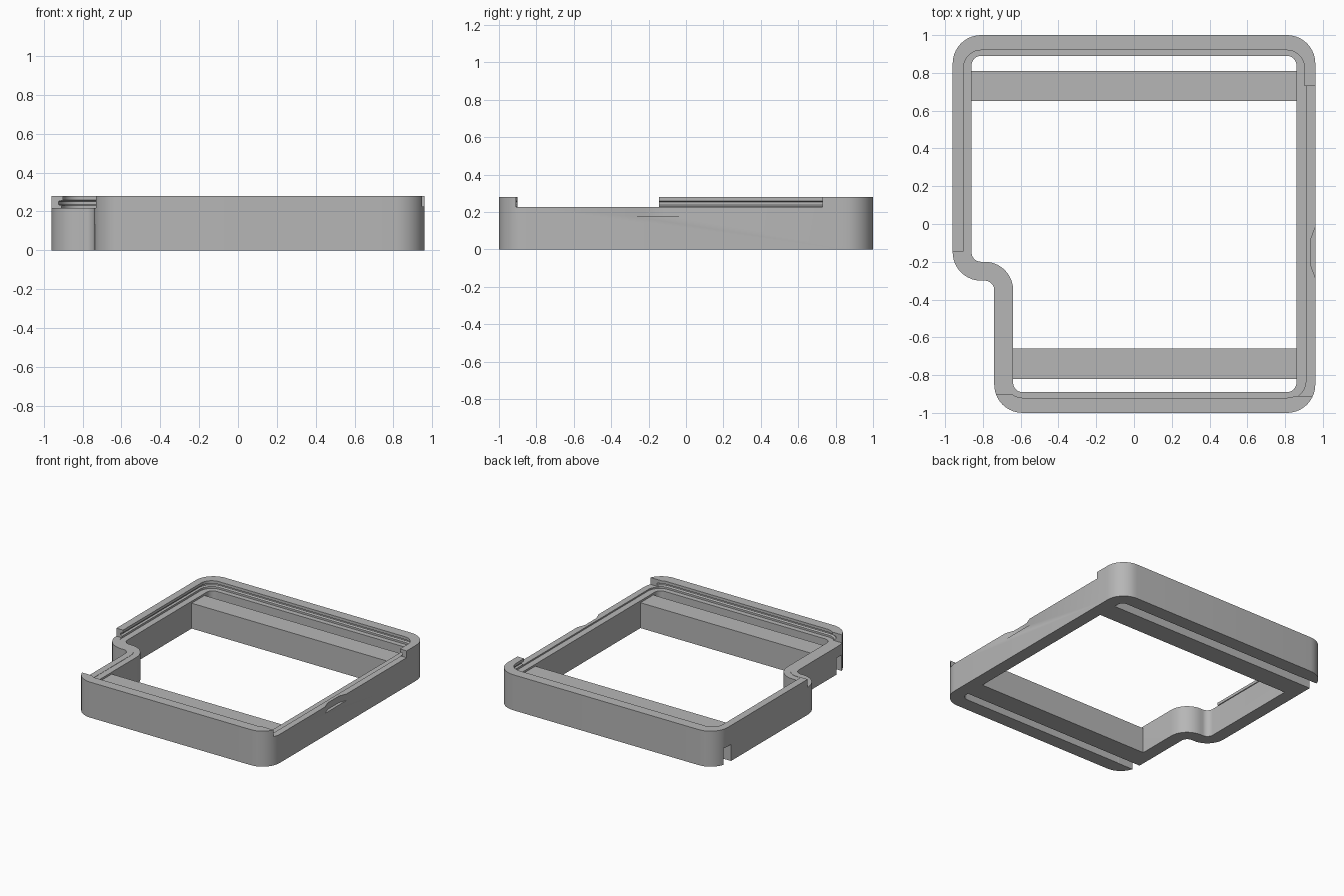
import bpy, bmesh, math
from mathutils import Vector

cube = bpy.data.objects.get("Cube")
if cube:
    bpy.data.objects.remove(cube, do_unlink=True)

grey = bpy.data.materials.new("plain_grey")
grey.use_nodes = True
grey.diffuse_color = (0.47, 0.47, 0.47, 1)
grey.node_tree.nodes["Principled BSDF"].inputs["Base Color"].default_value = (0.47, 0.47, 0.47, 1)

# Frame outline corners, counterclockwise: x, y, turn (1 convex, -1 concave)
CORNERS = [(-.74, -1, 1), (.96, -1, 1), (.96, 1, 1),
           (-.96, 1, 1), (-.96, -.3, 1), (-.74, -.3, -1)]
STEPS = 10


def outline(dx, dy, z):
    """Rounded outline moved inward by dx at the sides and dy at the ends."""
    pts = []
    for i, (x, y, turn) in enumerate(CORNERS):
        here = Vector((x, y))
        a = (here - Vector(CORNERS[i - 1][:2])).normalized()
        b = (Vector(CORNERS[(i + 1) % len(CORNERS)][:2]) - here).normalized()
        x += -dx if x > 0 else dx
        y += (dy if y < 0 else -dy) if abs(y) == 1 else dx
        r = .15 - dx if turn > 0 else .05 + dx
        centre = Vector((x, y)) + (b - a) * r
        for k in range(STEPS + 1):
            t = k / STEPS * math.pi / 2
            p = centre - b * r * math.cos(t) + a * r * math.sin(t)
            pts.append((p.x, p.y, z))
    return pts


def make_object(name, bm):
    bmesh.ops.recalc_face_normals(bm, faces=bm.faces)
    mesh = bpy.data.meshes.new(name)
    bm.to_mesh(mesh)
    bm.free()
    mesh.materials.append(grey)
    obj = bpy.data.objects.new(name, mesh)
    bpy.context.collection.objects.link(obj)
    return obj


def loft_ring(name, profile):
    """Sweep a closed wall section around the outline."""
    bm = bmesh.new()
    loops = [[bm.verts.new(p) for p in outline(*s)] for s in profile]
    for j, low in enumerate(loops):
        high = loops[(j + 1) % len(loops)]
        for i in range(len(low)):
            n = (i + 1) % len(low)
            bm.faces.new((low[i], low[n], high[n], high[i]))
    return make_object(name, bm)


def prism(name, pts, z0, z1):
    bm = bmesh.new()
    low = [bm.verts.new((x, y, z0)) for x, y in pts]
    high = [bm.verts.new((x, y, z1)) for x, y in pts]
    bm.faces.new(low)
    bm.faces.new(high)
    for i in range(len(pts)):
        n = (i + 1) % len(pts)
        bm.faces.new((low[i], low[n], high[n], high[i]))
    return make_object(name, bm)


def box(name, x0, x1, y0, y1, z0, z1):
    return prism(name, [(x0, y0), (x1, y0), (x1, y1), (x0, y1)], z0, z1)


# Wall with an inner ledge and an undercut, raised lip
frame = loft_ring("frame_wall", [
    (0, 0, 0), (0, 0, .28), (.058, .08, .28), (.058, .08, .258),
    (.036, .055, .252), (.036, .055, .236), (.05, .07, .23),
    (.05, .07, .215), (.1, .11, .215), (.1, .11, 0)])

# Openings: lowered right wall, lowered notch, strap entries, finger scoop
cutters = [
    box("right_lip_cut", .7, 1.1, -.91, .73, .226, .4),
    box("notch_lip_cut", -1.1, -.4, -.9, -.145, .217, .4),
    box("back_strap_entry", -1.1, -.8, .81, .892, -.1, .13),
    box("front_strap_entry", -.85, -.6, -.892, -.82, -.1, .13),
    prism("finger_scoop", [(.97, -.31), (.97, .01), (.936, -.08), (.936, -.22)], .175, .4),
]
for cutter in cutters:
    cutter.hide_render = True
    mod = frame.modifiers.new(cutter.name, "BOOLEAN")
    mod.operation = "DIFFERENCE"
    mod.solver = "EXACT"
    mod.object = cutter
    bpy.context.view_layer.objects.active = frame
    bpy.ops.object.modifier_apply(modifier=mod.name)
    bpy.data.objects.remove(cutter, do_unlink=True)

# Smooth corners, crisp edges
bpy.ops.object.select_all(action="DESELECT")
frame.select_set(True)
bpy.context.view_layer.objects.active = frame
bpy.ops.object.shade_smooth_by_angle(angle=math.radians(30))

# Cross bars that leave a strap slot at each end
box("back_cross_bar", -.865, .865, .65, .81, 0, .2)
box("front_cross_bar", -.645, .865, -.82, -.66, 0, .2)
